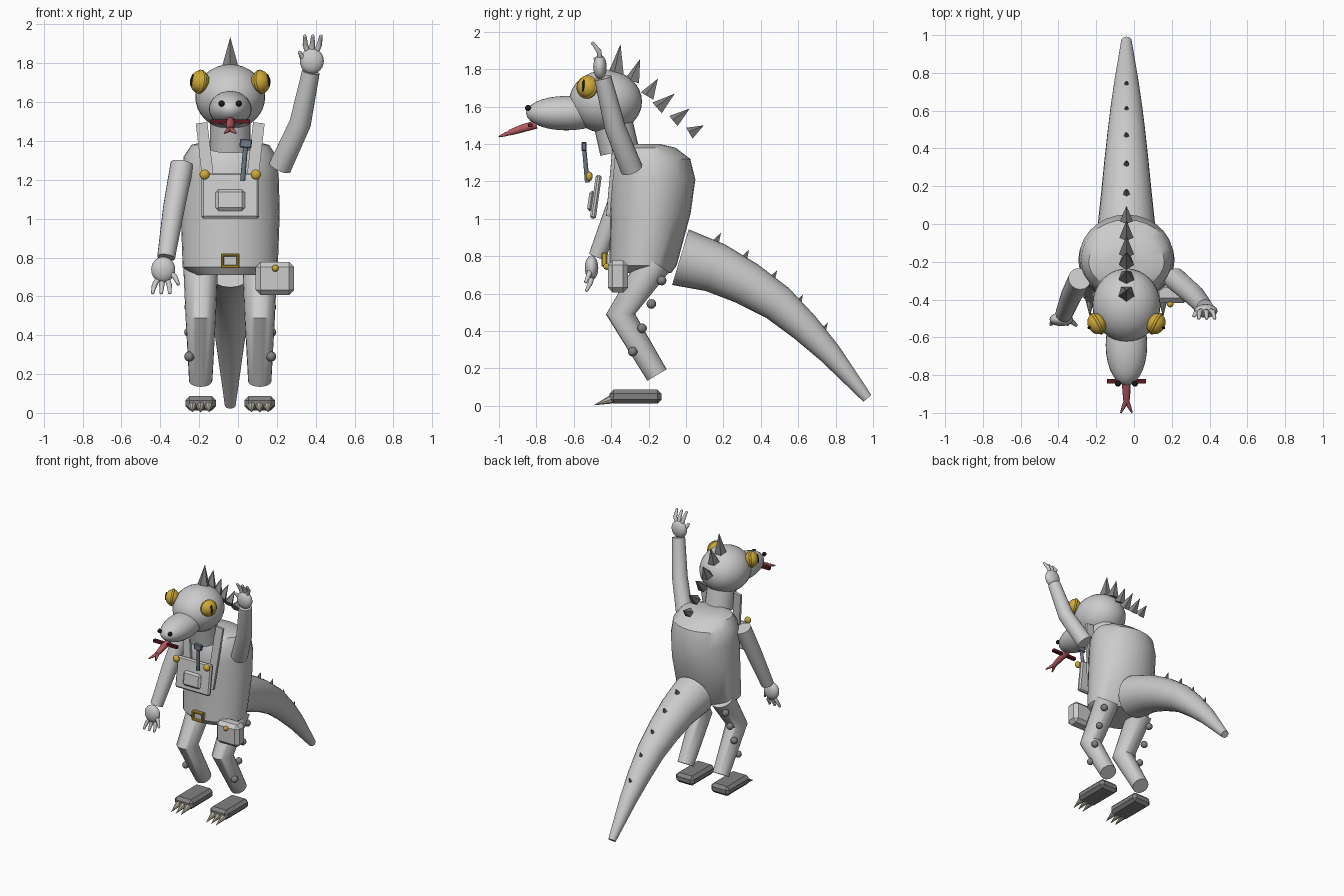
import bpy, bmesh, math
from mathutils import Vector as V, Matrix as M

if "Cube" in bpy.data.objects:
    bpy.data.objects.remove(bpy.data.objects["Cube"])

CX = -0.04  # symmetry plane of the creature


def mat(name, rgb):
    m = bpy.data.materials.new(name)
    m.diffuse_color = (*rgb, 1)
    m.use_nodes = True
    m.node_tree.nodes["Principled BSDF"].inputs["Base Color"].default_value = m.diffuse_color
    return m


GOLD = mat("gold", (0.62, 0.40, 0.04))
BLACK = mat("black", (0.01, 0.01, 0.01))
RED = mat("tongue_red", (0.45, 0.10, 0.12))
MAROON = mat("mouth_maroon", (0.10, 0.01, 0.015))
STEEL = mat("steel", (0.16, 0.20, 0.25))
BONE = mat("bone", (0.50, 0.47, 0.38))
DARK = mat("dark_grey", (0.22, 0.22, 0.22))


def finish(name, bm, material=None, smooth=35):
    bmesh.ops.recalc_face_normals(bm, faces=bm.faces)
    for f in bm.faces:
        f.smooth = smooth > 0
    for e in bm.edges:
        e.smooth = e.calc_face_angle(0) < math.radians(smooth)
    me = bpy.data.meshes.new(name)
    bm.to_mesh(me)
    bm.free()
    ob = bpy.data.objects.new(name, me)
    bpy.context.collection.objects.link(ob)
    if material:
        me.materials.append(material)
    return ob


def ball(name, c, r, material=None, face=(0, 0, 1), seg=24):
    """Ellipsoid whose local z looks along face."""
    bm = bmesh.new()
    r = r if isinstance(r, tuple) else (r, r, r)
    bmesh.ops.create_uvsphere(bm, u_segments=seg, v_segments=seg // 2, radius=1)
    rot = V(face).to_track_quat('Z', 'Y').to_matrix().to_4x4()
    bm.transform(M.Translation(c) @ rot @ M.Diagonal((*r, 1)))
    return finish(name, bm, material, 60)


def loft(name, rings, n=24, material=None, smooth=35):
    """Skin of elliptical rings given as (centre, axis u, axis v)."""
    bm = bmesh.new()
    loops = [[bm.verts.new(V(c) + u * math.cos(2 * math.pi * i / n) + v * math.sin(2 * math.pi * i / n))
              for i in range(n)] for c, u, v in rings]
    for a, b in zip(loops, loops[1:]):
        for i in range(n):
            bm.faces.new((a[i], a[(i + 1) % n], b[(i + 1) % n], b[i]))
    bm.faces.new(loops[0])
    bm.faces.new(loops[-1])
    return finish(name, bm, material, smooth)


def tube(name, pts, radii, n=20, material=None, smooth=50):
    """Tapering tube along a path."""
    pts, rings = [V(p) for p in pts], []
    for i, p in enumerate(pts):
        t = (pts[min(i + 1, len(pts) - 1)] - pts[max(i - 1, 0)]).normalized()
        v = V((1, 0, 0)).cross(t).normalized()
        rings.append((p, v.cross(t) * radii[i], v * radii[i]))
    return loft(name, rings, n, material, smooth)


def spike(name, base, tip, r, n=5, material=None):
    bm = bmesh.new()
    d = V(tip) - V(base)
    bmesh.ops.create_cone(bm, cap_ends=True, segments=n, radius1=r, radius2=0, depth=d.length)
    bm.transform(M.Translation((V(base) + V(tip)) / 2) @ d.to_track_quat('Z', 'Y').to_matrix().to_4x4())
    return finish(name, bm, material, 0)


def box(name, c, size, bevel=0.0, tilt=(0, 0), material=None):
    """Bevelled box, tilted about x then y."""
    bm = bmesh.new()
    bmesh.ops.create_cube(bm, size=1)
    bm.transform(M.Diagonal((*size, 1)))
    if bevel:
        bmesh.ops.bevel(bm, geom=bm.edges[:], offset=bevel, segments=1, affect='EDGES')
    bm.transform(M.Translation(c) @ M.Rotation(tilt[1], 4, 'Y') @ M.Rotation(tilt[0], 4, 'X'))
    return finish(name, bm, material, 0)


# torso: stacked ellipses (z, centre y, half width, half depth)
loft("torso", [((CX, y, z), V((a, 0, 0)), V((0, b, 0))) for z, y, a, b in [
    (0.71, -.23, .19, .15), (0.75, -.23, .245, .18), (1.03, -.19, .255, .215), (1.21, -.178, .25, .228),
    (1.32, -.185, .24, .208), (1.38, -.20, .20, .145), (1.40, -.22, .12, .08)]], 28)

# neck, head, snout
tube("neck", [(CX, -.355, 1.36), (CX, -.40, 1.56)], [.105, .105], 24)
ball("head", (CX, -.43, 1.627), (.18, .195, .168), seg=32)
ball("snout", (CX, -.64, 1.565), (.11, .215, .092), seg=28)
box("mouth", (CX, -.833, 1.50), (.205, .025, .02), 0, material=MAROON)

# forked tongue
tube("tongue", [(CX, -.80, 1.505), (CX, -.88, 1.482), (CX, -.945, 1.46)], [.024, .022, .016], 10, RED)
for s in (-1, 1):
    tube("tongue_fork", [(CX, -.93, 1.463), (CX + s * .014, -.965, 1.452), (CX + s * .03, -1.0, 1.44)],
         [.012, .011, .004], 8, RED)

# nostrils and eyes
for s in (-1, 1):
    ball("nostril", (CX + s * .045, -.845, 1.593), .016, BLACK, seg=12)
    d = V((s * .85, -.45, .15)).normalized()
    c = V((CX + s * .157, -.528, 1.705))
    ball("eye", c, (.058, .058, .048), GOLD, d)
    u = d.orthogonal().normalized()
    v = d.cross(u)
    loft("eye_rim", [(c + d * h, u * r, v * r) for h, r in [(-.012, .055), (-.006, .062), (.006, .062), (.012, .055)]],
         24, GOLD)
    ball("pupil", c + d * .046, (.008, .034, .007), BLACK, d, 12)

# crest spikes down the head and back: base y, z, tip y, z, radius
for by, bz, ty, tz, r in [(-.37, 1.775, -.35, 1.935, .046), (-.285, 1.735, -.245, 1.855, .044),
                          (-.205, 1.655, -.15, 1.75, .043), (-.152, 1.59, -.06, 1.67, .042),
                          (-.065, 1.52, .02, 1.59, .039), (.02, 1.455, .096, 1.50, .037)]:
    spike("crest_spike", (CX, by, bz), (CX, ty, tz), r, 5, DARK)

# tail with small spikes along its top
tail = [(-.03, .795, .155), (.155, .74, .135), (.325, .655, .118), (.49, .55, .10),
        (.635, .42, .082), (.77, .28, .062), (.97, .04, .028)]
tube("tail", [(CX, y, z) for y, z, r in tail], [r for y, z, r in tail], 24)
for i, (ty, tz) in enumerate([(.187, .925), (.337, .835), (.487, .725), (.626, .595), (.758, .445)]):
    k = 1 - i * .13
    spike("tail_spike", (CX, ty - .035 * k, tz - .065 * k), (CX, ty, tz), .027 * k, 5, DARK)

# legs, knobs, feet, claws
for s in (-1, 1):
    x = CX + s * .152
    tube("leg", [(x, -.165, .765), (x, -.35, .49), (x, -.155, .165)], [.09, .078, .06], 20)
    for y, z in [(-.13, .67), (-.185, .545), (-.235, .415), (-.285, .29)]:
        ball("leg_knob", (CX + s * .211, y, z), .026, DARK, seg=12)
    box("foot", (x, -.27, .05), (.158, .28, .074), .022, material=DARK)
    for o in (-.042, 0, .042):
        spike("claw", (x + o, -.40, .035), (x + o, -.495, .003), .023, 8, BONE)


def arm(side, joints, hand, fingers, thumb):
    tube(side + "_arm", joints, [.06, .056, .046], 20)
    ball(side + "_hand", hand, (.062, .036, .066))
    for f in fingers + [thumb]:
        tube(side + "_finger", f, [.014, .014, .009], 10)
        ball(side + "_fingertip", f[-1], .01, seg=8)


# raised arm
arm("raised", [(.216, -.29, 1.265), (.32, -.38, 1.49), (.375, -.445, 1.755)], (.38, -.46, 1.812),
    [[(.38 + o * .6, -.46, 1.855), (.383 + o, -.465, 1.895), (.385 + o * 1.15, -.497, 1.938)] for o in (-.036, 0, .036)],
    [(.35, -.465, 1.82), (.328, -.47, 1.835), (.318, -.485, 1.855)])
# lowered arm
arm("lowered", [(-.288, -.29, 1.28), (-.33, -.375, 1.055), (-.37, -.475, .80)], (-.385, -.505, .738),
    [[(-.388 + o * .6, -.505, .69), (-.392 + o, -.51, .66), (-.395 + o * 1.15, -.53, .62)] for o in (-.038, 0, .038)],
    [(-.35, -.51, .725), (-.325, -.52, .70), (-.308, -.535, .665)])

# bib with pocket, straps and buttons
box("bib", (CX, -.482, 1.118), (.295, .032, .236), .01, (-.14, 0))
box("bib_pocket", (CX, -.508, 1.095), (.15, .03, .11), .014, (-.14, 0))
for s in (-1, 1):
    box("strap", (CX + s * .12, -.395, 1.255), (.06, .02, .48), 0, (-.09, s * .115))
    ball("bib_button", (CX + s * .132, -.517, 1.227), (.026, .026, .018), GOLD, (0, -1, 0), 16)

# small hammer floating over the bib
tube("tool_handle", [(.024, -.528, 1.195), (.04, -.545, 1.385)], [.013, .012], 10, STEEL)
box("tool_head", (.04, -.545, 1.387), (.062, .028, .045), .005, (0, .08), STEEL)

# belt buckle frame
for s in (-1, 1):
    box("buckle_side", (CX + s * .04, -.437, .783), (.015, .028, .074), .004, material=GOLD)
    box("buckle_bar", (CX, -.437, .783 + s * .03), (.09, .028, .015), .004, material=GOLD)
box("buckle_plate", (CX, -.42, .783), (.075, .03, .055))

# hip pouch
box("pouch", (.19, -.364, .692), (.198, .108, .172), .026)
ball("pouch_button", (.192, -.424, .745), .018, GOLD, seg=14)
